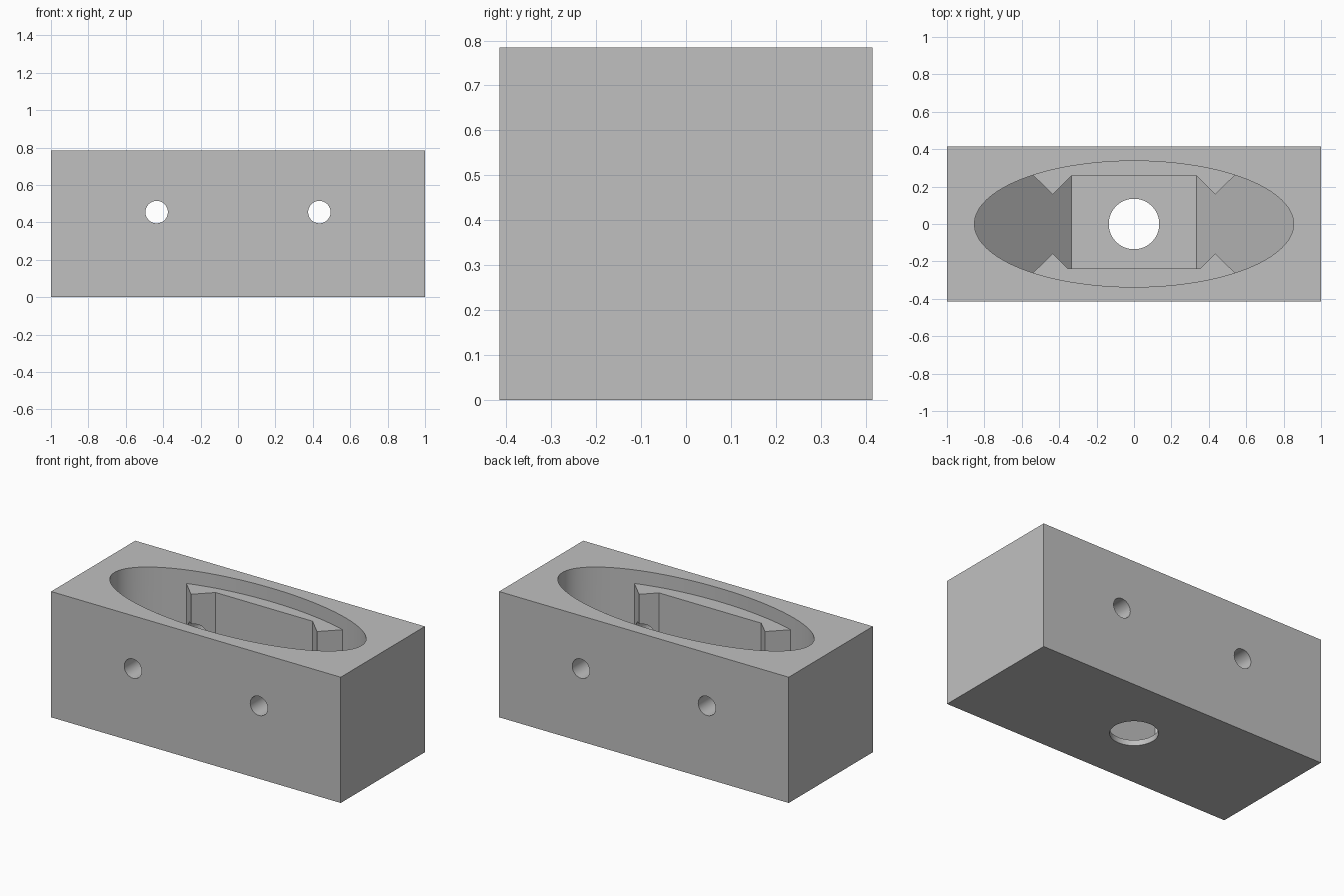
import bpy, bmesh, math
from mathutils import Matrix

old = bpy.data.objects.get("Cube")
if old:
    bpy.data.objects.remove(old, do_unlink=True)

FLOOR, LEDGE, TOP = 0.035, 0.70, 0.785


def prism(name, points, axis, low, high):
    """Extrude a closed 2D outline along z (x, y points) or y (x, z points)."""
    def place(p, h):
        return (p[0], p[1], h) if axis == "Z" else (p[0], h, p[1])
    bm = bmesh.new()
    face = bm.faces.new([bm.verts.new(place(p, low)) for p in points])
    new = bmesh.ops.extrude_face_region(bm, geom=[face])["geom"]
    shift = (0, 0, high - low) if axis == "Z" else (0, high - low, 0)
    bmesh.ops.translate(bm, vec=shift, verts=[v for v in new if isinstance(v, bmesh.types.BMVert)])
    bmesh.ops.recalc_face_normals(bm, faces=bm.faces)
    mesh = bpy.data.meshes.new(name)
    bm.to_mesh(mesh)
    bm.free()
    obj = bpy.data.objects.new(name, mesh)
    bpy.context.collection.objects.link(obj)
    return obj


def oval(cx, cy, rx, ry, sides):
    turn = [math.tau * i / sides for i in range(sides)]
    return [(cx + rx * math.cos(a), cy + ry * math.sin(a)) for a in turn]


def cut(target, cutter):
    """Subtract the cutter for good and remove it."""
    mod = target.modifiers.new("cut", "BOOLEAN")
    mod.operation = "DIFFERENCE"
    mod.solver = "EXACT"
    mod.object = cutter
    bpy.context.view_layer.objects.active = target
    bpy.ops.object.modifier_apply(modifier=mod.name)
    bpy.data.objects.remove(cutter, do_unlink=True)


# Recess shape: an oval well, reduced by the ledges and the sloped floor
recess = prism("recess", oval(0, 0, 0.853, 0.337, 128), "Z", -0.1, 1)
for side, wall_x, wall_y in ((1, 0.335, 0.257), (-1, 0.353, 0.238)):
    half = [(wall_x, wall_y), (0.435, 0.158), (0.65, 0.37)]
    outline = [(-x, y * side) for x, y in reversed(half)] + [(x, y * side) for x, y in half]
    cut(recess, prism("ledge", outline, "Z", -0.3, LEDGE))
ramp = [(0.335, FLOOR), (0.9, FLOOR + 0.565), (0.9, -0.2)]
cut(recess, prism("ramps", ramp + [(-x, z) for x, z in reversed(ramp)], "Y", -0.5, 0.5))

# Block with the recess, the bottom hole and two cross holes
block = prism("housing_block", [(-1, -0.415), (1, -0.415), (1, 0.415), (-1, 0.415)], "Z", 0, TOP)
cut(block, recess)
cut(block, prism("bottom_hole", oval(0, 0, 0.135, 0.135, 64), "Z", -0.1, 0.2))
for x in (-0.435, 0.435):
    cut(block, prism("cross_hole", oval(x, 0.455, 0.06, 0.06, 48), "Y", -0.6, 0.6))

# Grey finish
grey = bpy.data.materials.new("plain_grey")
grey.use_nodes = True
colour = (0.53, 0.53, 0.53, 1)
grey.diffuse_color = colour
grey.node_tree.nodes["Principled BSDF"].inputs["Base Color"].default_value = colour
block.data.materials.clear()
block.data.materials.append(grey)
for poly in block.data.polygons:
    poly.material_index = 0

# Smooth curved walls, sharp edges
bpy.ops.object.select_all(action="DESELECT")
block.select_set(True)
bpy.context.view_layer.objects.active = block
bpy.ops.object.shade_smooth_by_angle(angle=math.radians(30))
